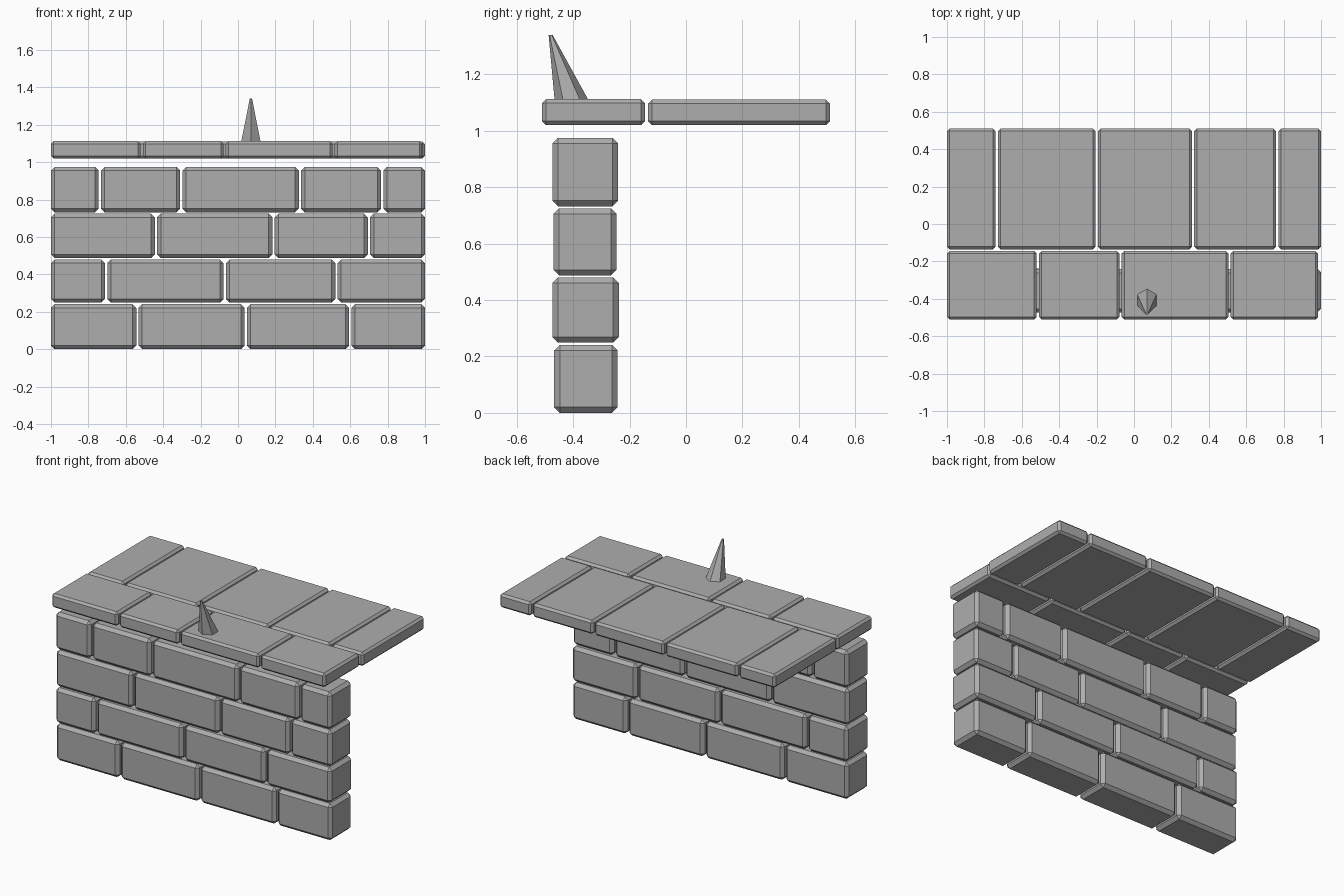
import bpy, bmesh
from mathutils import Vector, Matrix

cube = bpy.data.objects.get("Cube")
if cube:
    bpy.data.objects.remove(cube, do_unlink=True)

stone = bpy.data.materials.new("grey_stone")
stone.use_nodes = True
GREY = (0.42, 0.42, 0.42, 1)
stone.diffuse_color = GREY
stone.node_tree.nodes["Principled BSDF"].inputs["Base Color"].default_value = GREY


def add_object(name, bm):
    mesh = bpy.data.meshes.new(name)
    bm.to_mesh(mesh)
    bm.free()
    mesh.materials.append(stone)
    obj = bpy.data.objects.new(name, mesh)
    bpy.context.collection.objects.link(obj)
    return obj


def block(name, low, high, bevel):
    """Chamfered stone block between two corners."""
    low, high = Vector(low), Vector(high)
    bm = bmesh.new()
    bmesh.ops.create_cube(bm, size=1, matrix=Matrix.Translation((low + high) / 2)
                          @ Matrix.Diagonal((*(high - low), 1)))
    bmesh.ops.bevel(bm, geom=bm.edges[:], offset=bevel, segments=1,
                    affect='EDGES', profile=0.5)
    return add_object(name, bm)


def course(name, joints, y, z, bevel, end=1.0, gap=0.012):
    """Row of blocks separated by narrow joints."""
    edges = [-1 - gap / 2, *joints, end + gap / 2]
    for i, (a, b) in enumerate(zip(edges, edges[1:])):
        block(f"{name}_{i + 1}", (a + gap / 2, y[0], z[0]),
              (b - gap / 2, y[1], z[1]), bevel)


# Wall courses, bottom to top
course("wall_bottom_brick", [-0.538, 0.041, 0.6], (-0.467, -0.242), (0, 0.241), 0.02)
course("wall_lower_brick", [-0.705, -0.071, 0.526], (-0.474, -0.238), (0.249, 0.48), 0.02)
course("wall_upper_brick", [-0.439, 0.19, 0.7], (-0.47, -0.246), (0.487, 0.725), 0.02)
course("wall_top_brick", [-0.739, -0.303, 0.331, 0.771], (-0.474, -0.241), (0.732, 0.975), 0.02)

# Overhanging slabs
course("front_slab", [-0.514, -0.072, 0.511], (-0.51, -0.145), (1.02, 1.112), 0.014, end=0.985)
course("back_slab", [-0.734, -0.199, 0.316, 0.766], (-0.135, 0.51), (1.02, 1.11), 0.014)

# Leaning spike on the front slab
bm = bmesh.new()
bmesh.ops.create_cone(bm, cap_ends=True, segments=6, radius1=0.062, radius2=0.007,
                      depth=0.24, matrix=Matrix.Translation((0.069, -0.403, 1.22)))
for v in bm.verts:
    if v.co.z > 1.2:
        v.co.y -= 0.077
add_object("spike", bm)
